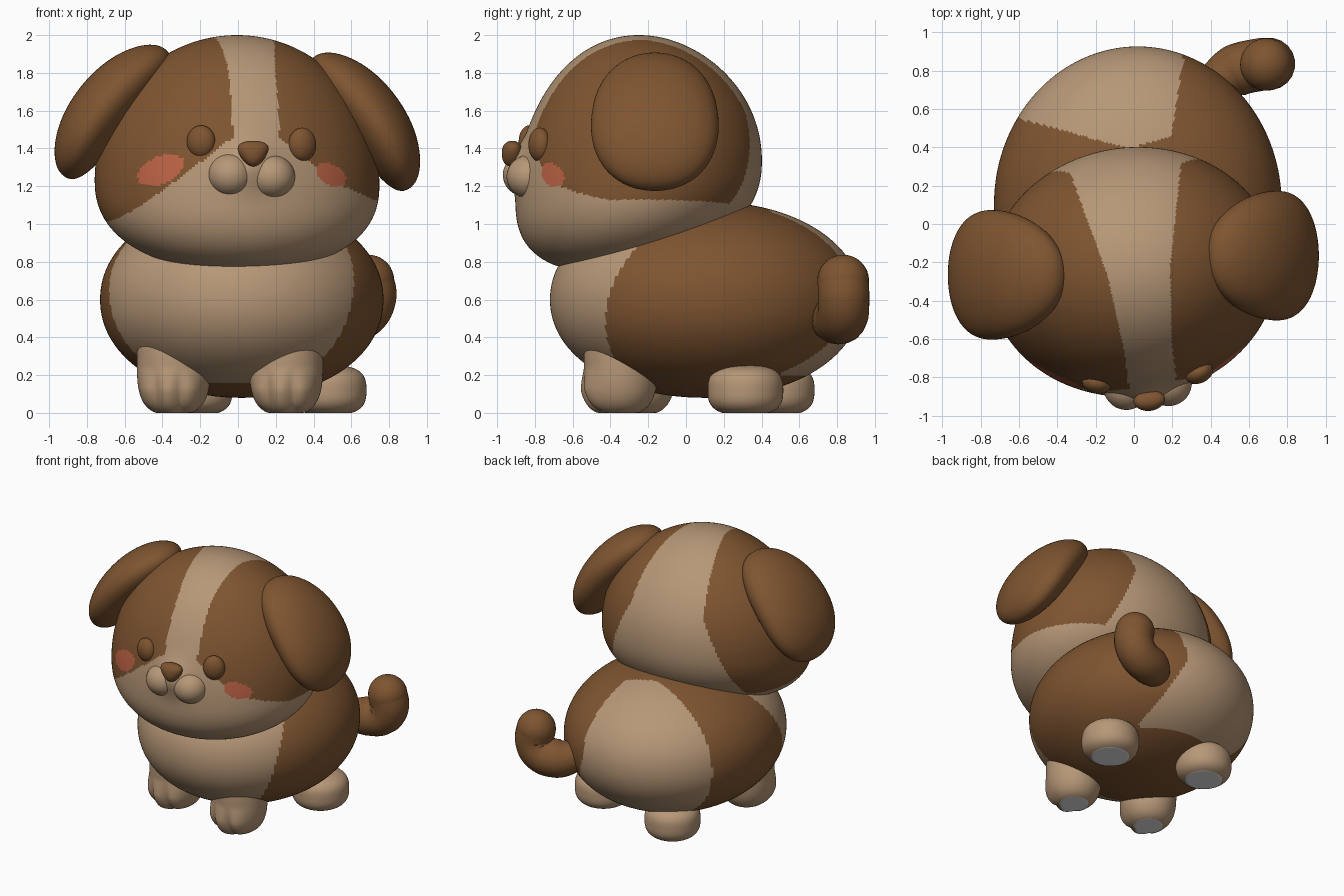
import bpy, bmesh, math
from mathutils import Vector, Euler

cube = bpy.data.objects.get("Cube")
if cube:
    bpy.data.objects.remove(cube, do_unlink=True)


def material(name, rgb):
    m = bpy.data.materials.new(name)
    m.use_nodes = True
    m.diffuse_color = (*rgb, 1)
    bsdf = next(n for n in m.node_tree.nodes if n.type == 'BSDF_PRINCIPLED')
    bsdf.inputs["Base Color"].default_value = (*rgb, 1)
    bsdf.inputs["Roughness"].default_value = 0.8
    return m


brown = material("brown_fur", (0.21, 0.09, 0.03))
cream = material("cream_fur", (0.47, 0.31, 0.185))
blush = material("pink_blush", (0.51, 0.125, 0.06))
sole = material("pale_sole", (0.8, 0.8, 0.82))


def blob(name, loc, semi, mats, n=2.0, rot=(0, 0, 0), res=32, shape=None, rule=None):
    """Rounded solid: unit sphere squared by exponent n, reshaped, scaled, turned."""
    bm = bmesh.new()
    bmesh.ops.create_uvsphere(bm, u_segments=res, v_segments=res * 2 // 3, radius=1)
    turn = Euler([math.radians(a) for a in rot]).to_matrix()
    back = turn.transposed()
    for v in bm.verts:
        p = v.co.copy()
        k = n(p) if callable(n) else n
        p /= (math.hypot(p.x, p.y) ** k + abs(p.z) ** k) ** (1 / k)
        p = Vector(a * s for a, s in zip(p, semi))
        if shape:
            p = shape(p)
        v.co = turn @ p
    for f in bm.faces:
        f.smooth = True
        if rule:
            c = f.calc_center_median()
            f.material_index = rule(back @ c, c + Vector(loc))
    me = bpy.data.meshes.new(name)
    bm.to_mesh(me)
    bm.free()
    for m in mats:
        me.materials.append(m)
    ob = bpy.data.objects.new(name, me)
    ob.location = loc
    bpy.context.collection.objects.link(ob)
    return ob


# Body: cream chest in front, cream patch on the rump
def body_rule(l, p):
    chest = p.y < -0.33 - 0.17 * p.x + 0.9 * (p.z - 0.45) ** 2 and p.z > 0.16
    edge = 0.12 + 0.16 * p.y + 0.48 * max(0, 0.6 - p.z)
    rump = p.y > 0.395 + 0.27 * abs(p.x + 0.03) and p.x < edge and p.z > 0.2
    return 1 if chest or rump else 0


blob("body", (0.02, 0.103, 0.6), (0.75, 0.823, 0.52), [brown, cream], n=2.08,
     res=256, rule=body_rule)


# Head: tall dome above, full jowls below, soft swelling behind the muzzle
def head_shape(p):
    up = max(p.z, 0) / 0.78
    if p.z < 0:
        p.z *= 0.45 / 0.78
    p.z += 0.18 * p.y * (1 - up)
    if p.y < 0:
        p.y -= 0.055 * math.exp(-(p.x / 0.13) ** 2 - ((p.z - 0.09) / 0.12) ** 2)
    return p


def in_spot(p, x, z, a, b, tilt):
    c, s = math.cos(tilt), math.sin(tilt)
    u, w = p.x - x, p.z - z
    return p.y < -0.4 and ((u * c + w * s) / a) ** 2 + ((w * c - u * s) / b) ** 2 < 1


def head_rule(l, p):
    if in_spot(p, -0.41, 1.285, 0.13, 0.072, 0.42) or in_spot(p, 0.495, 1.26, 0.085, 0.054, -0.55):
        return 2
    width = max(0.125, 0.165 + 0.1 * l.y + 0.13 * max(0, l.y))
    jaw = 1.07 + 0.08 * p.x
    if l.y > 0:
        width += 0.45 * max(0, 1.6 - p.z) * min(1, l.y * 3)
        jaw += 0.1 * min(0, l.x) * min(1, l.y * 4)
    else:
        width += 1.3 * max(0, 1.46 - p.z)
        jaw += 0.45 * max(0, 0.7 - abs(l.x)) * min(1, -l.y * 3)
    return 1 if abs(l.x - 0.03) < width or p.z < jaw else 0


blob("head", (-0.005, -0.25, 1.22), (0.755, 0.65, 0.78), [brown, cream, blush],
     n=lambda p: 2.33 if p.z < 0 else 2.0, rot=(0, 0, 7), res=288,
     shape=head_shape, rule=head_rule)


# Ears: thick flaps curling slightly in toward the head
def ear(name, loc, tilt, out):
    def curl(p):
        t = p.z / 0.43
        p.y *= 1 - 0.11 * t
        p.x += out * (0.02 - 0.06 * t * t)
        return p
    blob(name, loc, (0.165, 0.335, 0.43), [brown], n=2.2, rot=(0, tilt, 0), res=64, shape=curl)


ear("left_ear", (0.69, -0.165, 1.562), -36, 1)
ear("right_ear", (-0.685, -0.265, 1.615), 39, -1)

# Face
blob("left_eye", (0.34, -0.775, 1.42), (0.077, 0.055, 0.09), [brown], rot=(0, 0, 25))
blob("right_eye", (-0.195, -0.83, 1.435), (0.077, 0.055, 0.087), [brown], rot=(0, 0, -12))
blob("left_muzzle", (0.18, -0.83, 1.25), (0.122, 0.12, 0.115), [cream], rot=(0, 0, 7))
blob("right_muzzle", (-0.04, -0.85, 1.26), (0.12, 0.12, 0.115), [cream], rot=(0, 0, 7))
blob("chin", (0.07, -0.86, 1.2), (0.06, 0.045, 0.04), [cream])


def nose_shape(p):
    p.x *= 1 + 6 * p.z
    return p


blob("nose", (0.08, -0.92, 1.372), (0.075, 0.055, 0.068), [brown], n=2.3,
     rot=(0, 0, 7), shape=nose_shape)


# Legs with flat soles; toe lobes are pressed into the front of the forelegs
def leg(name, x, y, r, top, toe=0):
    mid = top / 2 - 0.01

    def paw(p):
        p.z = max(p.z, -mid)
        if p.y < 0:
            low = max(0, min(1, (0.24 - p.z - mid) / 0.12))
            lobe = abs(math.cos(1.5 * math.pi * p.x / r))
            p.y -= toe * low * lobe * min(1, -2 * p.y / r)
        return p

    def sole_rule(l, p):
        return 1 if p.z < 0.002 else 0
    blob(name, (x, y, mid), (r, r, mid + 0.012), [cream, sole], n=2.9, rot=(0, 0, -10),
         res=96, shape=paw, rule=sole_rule)


leg("left_front_leg", 0.255, -0.345, 0.195, 0.54, toe=0.03)
leg("right_front_leg", -0.34, -0.25, 0.195, 0.54, toe=0.03)
leg("left_back_leg", 0.48, 0.315, 0.2, 0.26)
leg("right_back_leg", -0.225, 0.485, 0.195, 0.26)

# Tail: plump curled tube with a round tip
path = [(0.42, 0.73, 0.52), (0.53, 0.8, 0.5), (0.65, 0.83, 0.525),
        (0.702, 0.835, 0.61), (0.69, 0.832, 0.7)]
cu = bpy.data.curves.new("tail", 'CURVE')
cu.dimensions = '3D'
cu.bevel_depth = 0.137
cu.bevel_resolution = 8
cu.resolution_u = 10
sp = cu.splines.new('BEZIER')
sp.bezier_points.add(len(path) - 1)
for bp, co in zip(sp.bezier_points, path):
    bp.co = co
    bp.handle_left_type = bp.handle_right_type = 'AUTO'
sp.bezier_points[0].radius = 0.8
cu.materials.append(brown)
tail = bpy.data.objects.new("tail", cu)
bpy.context.collection.objects.link(tail)
for o in bpy.context.selected_objects:
    o.select_set(False)
tail.select_set(True)
bpy.context.view_layer.objects.active = tail
bpy.ops.object.convert(target='MESH')
bpy.ops.object.shade_smooth()
blob("tail_tip", path[-1], (0.137, 0.137, 0.137), [brown])
